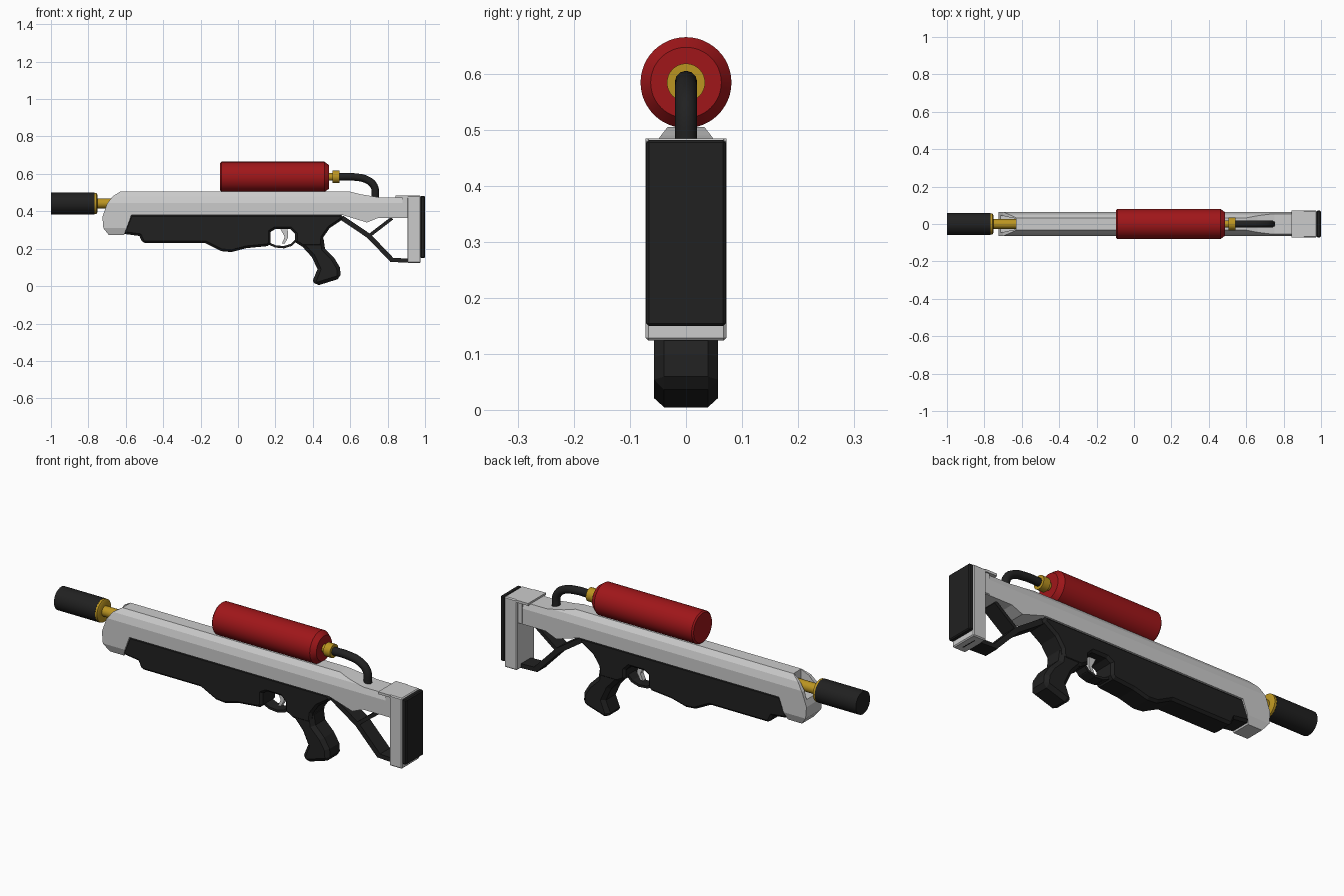
import bpy, bmesh, math
from mathutils import Vector

if "Cube" in bpy.data.objects:
    bpy.data.objects.remove(bpy.data.objects["Cube"])


def material(name, rgb):
    m = bpy.data.materials.new(name)
    m.diffuse_color = (*rgb, 1)
    m.use_nodes = True
    m.node_tree.nodes["Principled BSDF"].inputs["Base Color"].default_value = m.diffuse_color
    return m


BLACK = material("black", (0.015, 0.015, 0.015))
RED = material("red", (0.35, 0.008, 0.01))
BRASS = material("brass", (0.5, 0.3, 0.015))


def finish(name, bm, mat=None, bevel=0.0, smooth=False):
    bmesh.ops.recalc_face_normals(bm, faces=bm.faces)
    me = bpy.data.meshes.new(name)
    bm.to_mesh(me)
    bm.free()
    ob = bpy.data.objects.new(name, me)
    bpy.context.collection.objects.link(ob)
    if mat:
        me.materials.append(mat)
    if smooth:
        bpy.ops.object.select_all(action='DESELECT')
        ob.select_set(True)
        bpy.context.view_layer.objects.active = ob
        bpy.ops.object.shade_smooth_by_angle(angle=math.radians(35))
    if bevel:
        b = ob.modifiers.new("bevel", 'BEVEL')
        b.width, b.segments = bevel, 1
        b.limit_method, b.angle_limit = 'ANGLE', math.radians(60)
    return ob


def prism(name, pts, sweep, mat=None, bevel=0.0):
    """Extrude a closed list of 3D points along the sweep vector."""
    bm = bmesh.new()
    f = bm.faces.new([bm.verts.new(p) for p in pts])
    ext = bmesh.ops.extrude_face_region(bm, geom=[f])
    vs = [v for v in ext["geom"] if isinstance(v, bmesh.types.BMVert)]
    bmesh.ops.translate(bm, verts=vs, vec=sweep)
    return finish(name, bm, mat, bevel)


def side(name, xz, half, mat=None, bevel=0.0):
    return prism(name, [(x, -half, z) for x, z in xz], (0, 2 * half, 0), mat, bevel)


def box(name, x0, x1, half, z0, z1, mat=None, bevel=0.0):
    return side(name, [(x0, z0), (x1, z0), (x1, z1), (x0, z1)], half, mat, bevel)


def lathe(name, xr, z, mat, n=32):
    """Turn (x, radius) pairs around a lengthwise axis at height z."""
    bm = bmesh.new()
    rings = [[bm.verts.new((x, r * math.cos(2 * math.pi * i / n),
                            z + r * math.sin(2 * math.pi * i / n))) for i in range(n)]
             for x, r in xr]
    for a, b in zip(rings, rings[1:]):
        for i in range(n):
            bm.faces.new((a[i], a[(i + 1) % n], b[(i + 1) % n], b[i]))
    bm.faces.new(rings[0])
    bm.faces.new(rings[-1])
    return finish(name, bm, mat, smooth=True)


def boolean(ob, cutter, op):
    m = ob.modifiers.new(op.lower(), 'BOOLEAN')
    m.object, m.operation, m.solver = cutter, op, 'EXACT'
    cutter.hide_render = True
    cutter.display_type = 'WIRE'
    cutter.hide_set(True)


# Main grey shell: side profile trimmed to a chamfered cross-section
body = side("body_shell", [
    (-0.63, 0.505), (-0.67, 0.48), (-0.70, 0.44), (-0.725, 0.37), (-0.72, 0.31),
    (-0.69, 0.272), (-0.61, 0.272), (-0.57, 0.38), (0.56, 0.38), (0.69, 0.34),
    (0.75, 0.365), (0.91, 0.365), (0.91, 0.475), (0.75, 0.475), (0.66, 0.49),
    (0.60, 0.505)], 0.07)
half = [(0.032, 0.506), (0.052, 0.48), (0.063, 0.445), (0.063, 0.31), (0.045, 0.26)]
section = prism("section_cutter",
                [(-0.8, y, z) for y, z in half] + [(-0.8, -y, z) for y, z in reversed(half)],
                (1.8, 0, 0))
boolean(body, section, 'INTERSECT')
# Open channel around the barrel
channel = prism("channel_cutter", [(-0.63, -0.028, 0.40), (-0.63, 0.028, 0.40),
                                   (-0.76, 0.056, 0.40), (-0.76, -0.056, 0.40)], (0, 0, 0.2))
boolean(body, channel, 'DIFFERENCE')

# Black lower housing
side("lower_housing", [
    (-0.575, 0.385), (-0.617, 0.28), (-0.527, 0.268), (-0.51, 0.23), (-0.175, 0.23),
    (-0.09, 0.187), (-0.035, 0.182), (0.045, 0.203), (0.16, 0.214), (0.175, 0.23),
    (0.175, 0.29), (0.20, 0.305), (0.28, 0.305), (0.305, 0.28), (0.305, 0.235),
    (0.345, 0.21), (0.45, 0.21), (0.455, 0.26), (0.49, 0.31), (0.565, 0.36),
    (0.55, 0.385)], 0.06, BLACK, 0.012)

# Pistol grip
side("grip", [
    (0.32, 0.27), (0.345, 0.21), (0.395, 0.155), (0.425, 0.09), (0.40, 0.03),
    (0.415, 0.0), (0.55, 0.042), (0.545, 0.10), (0.515, 0.15), (0.465, 0.20),
    (0.455, 0.27)], 0.057, BLACK, 0.018)


def tube(name, pts, radius, mat, bezier=True):
    cu = bpy.data.curves.new(name, 'CURVE')
    cu.dimensions = '3D'
    cu.bevel_depth, cu.bevel_resolution, cu.use_fill_caps = radius, 4, True
    sp = cu.splines.new('BEZIER')
    sp.bezier_points.add(len(pts) - 1)
    for bp, (x, z) in zip(sp.bezier_points, pts):
        bp.co = (x, 0, z)
        bp.handle_left_type = bp.handle_right_type = 'AUTO'
    ob = bpy.data.objects.new(name, cu)
    bpy.context.collection.objects.link(ob)
    cu.materials.append(mat)


def bar(name, a, b, thick, half, mat):
    """Flat bar between two side-view points."""
    a, b = Vector(a), Vector(b)
    d = (b - a).normalized()
    n = Vector((-d.y, d.x)) * thick / 2
    a, b = a - d * thick * 0.3, b + d * thick * 0.3
    return side(name, [a - n, b - n, b + n, a + n], half, mat)


# Trigger guard and trigger
guard = [(0.165, 0.228), (0.20, 0.212), (0.245, 0.208), (0.285, 0.22), (0.31, 0.245)]
for i, (a, b) in enumerate(zip(guard, guard[1:])):
    bar(f"trigger_guard_{i + 1}", a, b, 0.012, 0.03, BLACK)
side("trigger", [(0.225, 0.31), (0.265, 0.31), (0.268, 0.26), (0.25, 0.228),
                 (0.235, 0.228), (0.25, 0.262)], 0.012)

# Stock block, top plate, butt pad and struts
box("stock_block", 0.905, 0.977, 0.072, 0.124, 0.484, None, 0.005)
box("stock_top_plate", 0.842, 0.91, 0.072, 0.472, 0.484)
for s in (-1, 1):
    lip = box("stock_lip", 0.88, 0.91, 0.005, 0.37, 0.475)
    lip.location.y = s * 0.06
box("butt_pad", 0.975, 1.0, 0.071, 0.15, 0.482, BLACK, 0.005)
bar("strut_front", (0.56, 0.362), (0.70, 0.268), 0.026, 0.04, BLACK)
bar("strut_lower", (0.70, 0.268), (0.82, 0.143), 0.026, 0.04, BLACK)
bar("strut_foot", (0.82, 0.14), (0.94, 0.135), 0.022, 0.04, BLACK)
bar("strut_brace", (0.70, 0.268), (0.82, 0.36), 0.018, 0.04, BLACK)

# Barrel, collar and muzzle
lathe("barrel", [(-0.77, 0.026), (-0.60, 0.026)], 0.442, BRASS)
lathe("barrel_collar", [(-0.775, 0.057), (-0.757, 0.057), (-0.752, 0.048)], 0.442, BRASS)
lathe("muzzle", [(-1.0, 0.058), (-0.768, 0.058)], 0.442, BLACK)

# Tank, valve and hose
lathe("tank", [(-0.095, 0.074), (-0.088, 0.081), (0.462, 0.081), (0.487, 0.063)],
      0.584, RED, 48)
lathe("valve_neck", [(0.48, 0.02), (0.51, 0.02)], 0.584, BRASS)
lathe("valve", [(0.505, 0.034), (0.543, 0.034)], 0.584, BRASS)
tube("hose", [(0.53, 0.584), (0.625, 0.583), (0.69, 0.568), (0.727, 0.535), (0.735, 0.47)],
     0.02, BLACK)
